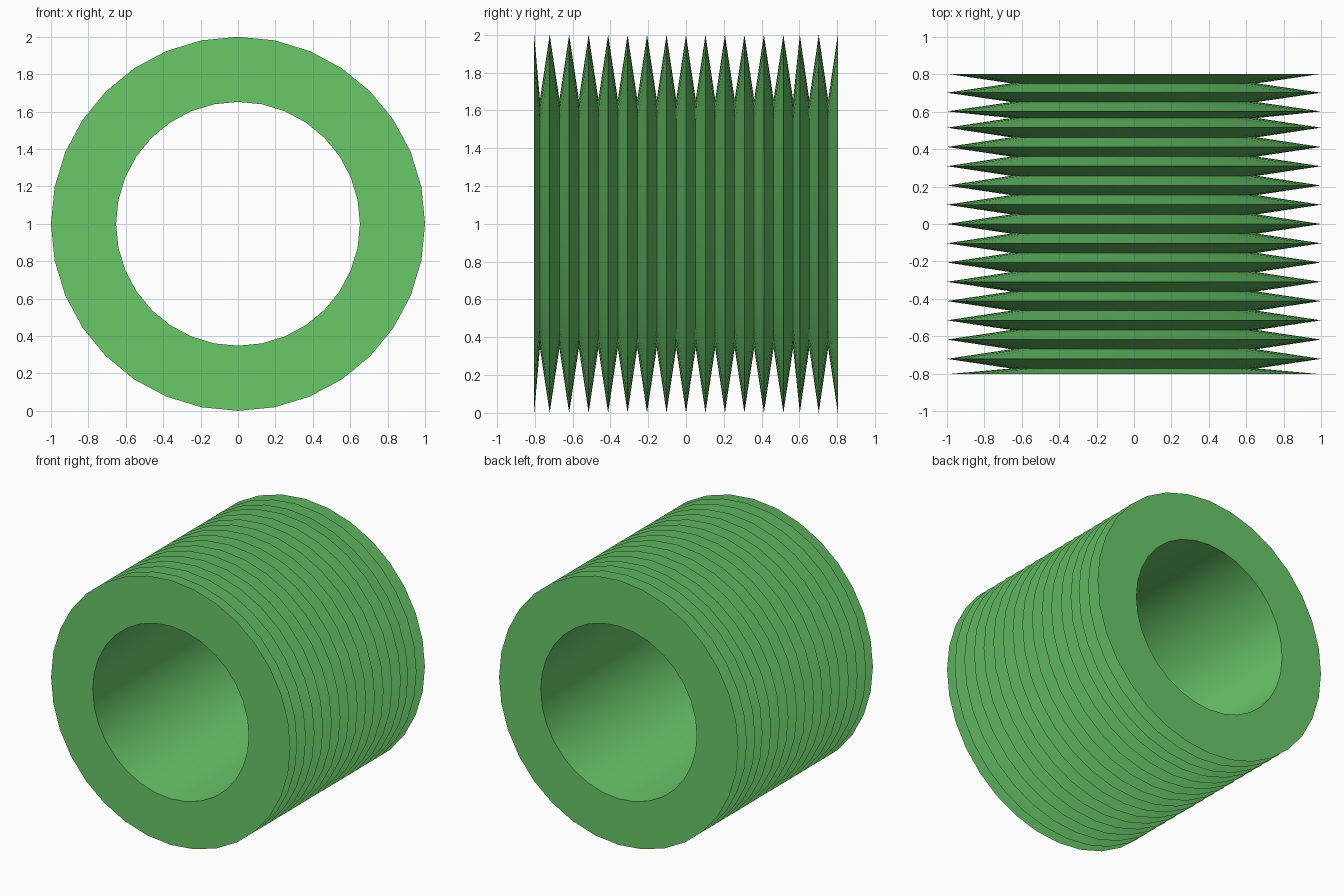
import bpy, bmesh, math

cube = bpy.data.objects.get("Cube")
if cube:
    bpy.data.objects.remove(cube, do_unlink=True)

SEGMENTS = 32
CREST, ROOT, BORE, HALF = 1.0, 0.656, 0.652, 0.803
PITCH = 0.103

green = bpy.data.materials.new("leaf green")
colour = (0.144, 0.58, 0.144, 1.0)
green.diffuse_color = colour
green.use_nodes = True
green.node_tree.nodes["Principled BSDF"].inputs["Base Color"].default_value = colour

# Section as (radius, y): front face, then a root and crest for each ridge, then bore
section = [(BORE, -HALF), (CREST, -HALF)]
for k in range(-7, 6):
    section += [(ROOT, PITCH * (k - 0.5)), (CREST, PITCH * k)]
section += [(ROOT, PITCH * 5.5), (CREST, 0.602), (ROOT, 0.652), (CREST, 0.702),
            (ROOT, 0.752), (CREST, HALF), (BORE, HALF)]

# Sweep the closed section around the y axis
bm = bmesh.new()
rings = []
for radius, y in section:
    ring = []
    for i in range(SEGMENTS):
        a = 2 * math.pi * i / SEGMENTS
        ring.append(bm.verts.new((radius * math.cos(a), y, 1 + radius * math.sin(a))))
    rings.append(ring)
for ring, following in zip(rings, rings[1:] + rings[:1]):
    for i in range(SEGMENTS):
        j = (i + 1) % SEGMENTS
        bm.faces.new((ring[i], ring[j], following[j], following[i]))
bmesh.ops.recalc_face_normals(bm, faces=bm.faces[:])

mesh = bpy.data.meshes.new("ridged_sleeve")
bm.to_mesh(mesh)
bm.free()
mesh.materials.append(green)
sleeve = bpy.data.objects.new("ridged_sleeve", mesh)
bpy.context.collection.objects.link(sleeve)

# Smooth around the axis, sharp at crests, roots and rims
bpy.ops.object.select_all(action='DESELECT')
sleeve.select_set(True)
bpy.context.view_layer.objects.active = sleeve
bpy.ops.object.shade_smooth_by_angle(angle=math.radians(18))
